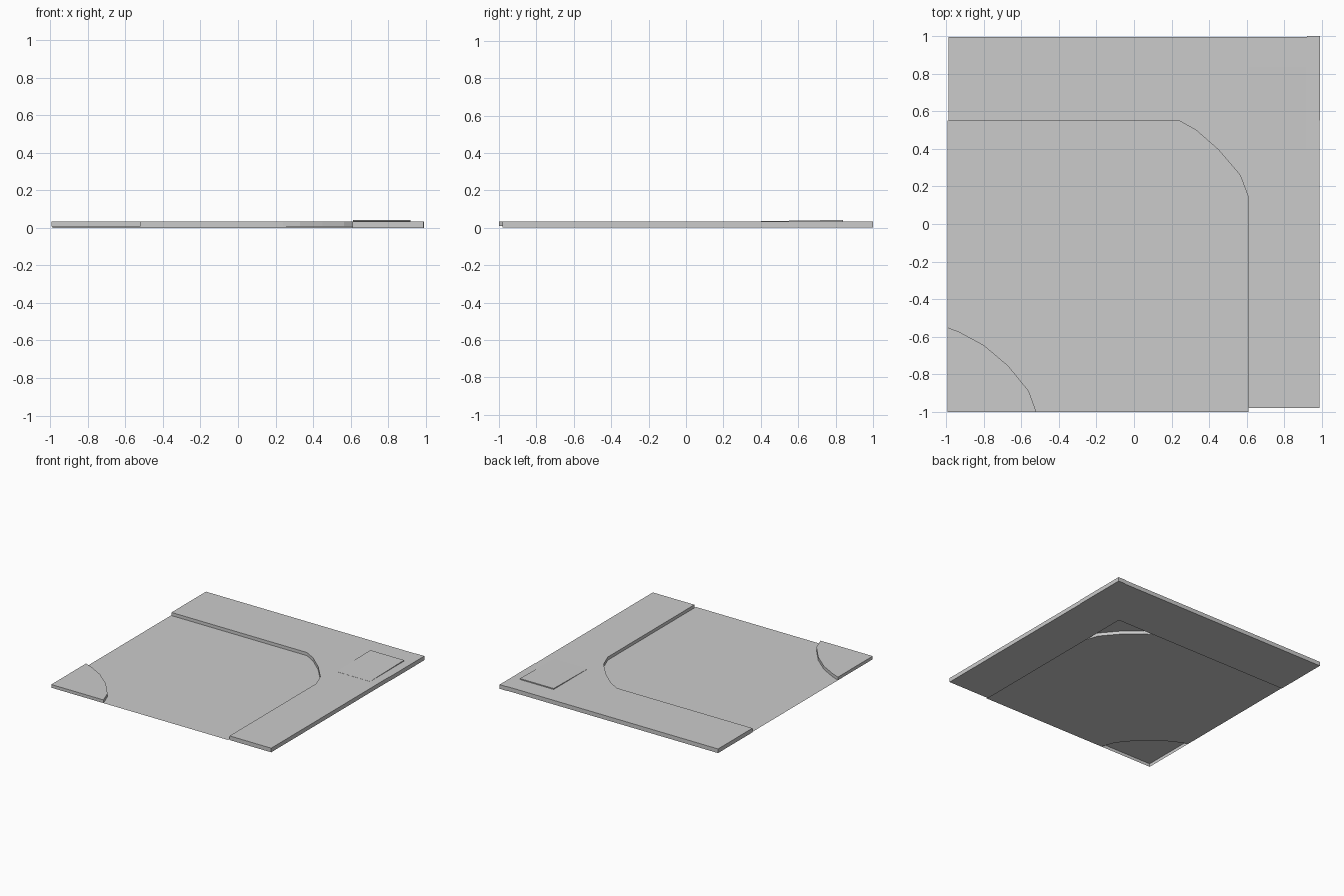
import bpy, bmesh

if "Cube" in bpy.data.objects:
    bpy.data.objects.remove(bpy.data.objects["Cube"])

ROAD_Z, TOP = 0.008, 0.034
L, R = -0.993, 0.99

# Kerb curves
inner_curve = [(0.24, 0.55), (0.33, 0.50), (0.45, 0.395), (0.565, 0.26), (0.61, 0.14)]
corner_curve = [(-0.52, -1), (-0.56, -0.89), (-0.67, -0.755), (-0.80, -0.645),
                (-0.93, -0.575), (L, -0.55)]


def finish(name, bm):
    mesh = bpy.data.meshes.new(name)
    bm.to_mesh(mesh)
    bm.free()
    obj = bpy.data.objects.new(name, mesh)
    bpy.context.collection.objects.link(obj)
    return obj


def prism(name, pts, z0, z1, bottom=True, walls=None):
    """Counter-clockwise outline raised from z0 to z1; walls picks the sides to build."""
    bm = bmesh.new()
    hi = [bm.verts.new((x, y, z1)) for x, y in pts]
    bm.faces.new(hi)
    n = len(pts)
    walls = range(n) if walls is None else walls
    if bottom or walls:
        lo = [bm.verts.new((x, y, z0)) for x, y in pts]
        for i in walls:
            j = (i + 1) % n
            bm.faces.new((lo[i], lo[j], hi[j], hi[i]))
        if bottom:
            bm.faces.new(lo[::-1])
    return finish(name, bm)


def box(name, x0, x1, y0, y1):
    return prism(name, [(x0, y0), (x1, y0), (x1, y1), (x0, y1)], 0, TOP)


# Road surface, a single sheet between the kerbs
prism("road", [(0.61, -1)] + inner_curve[::-1] + [(L, 0.55)] + corner_curve[::-1],
      0, ROAD_Z, bottom=False, walls=[])

# Pavement slabs
box("right_pavement", 0.61, 0.987, -0.98, 0.55)
box("back_pavement", -0.988, 0.92, 0.55, 0.996)
box("corner_pavement", 0.92, R, 0.55, 1.0)

# Rounded kerbs, open underneath
prism("inner_kerb_fillet", [(0.61, 0.55)] + inner_curve, ROAD_Z, TOP,
      bottom=False, walls=range(1, len(inner_curve)))
prism("front_corner_pavement", [(L, -1)] + corner_curve, ROAD_Z, TOP, bottom=False)

# Slightly tilted paving slab
ramp = prism("tilted_slab", [(0.612, 0.40), (0.918, 0.40), (0.918, 0.84), (0.612, 0.84)],
             TOP - 0.004, 0.042)
for v in ramp.data.vertices:
    if v.co.y < 0.5 and v.co.z > TOP:
        v.co.z = TOP + 0.001
